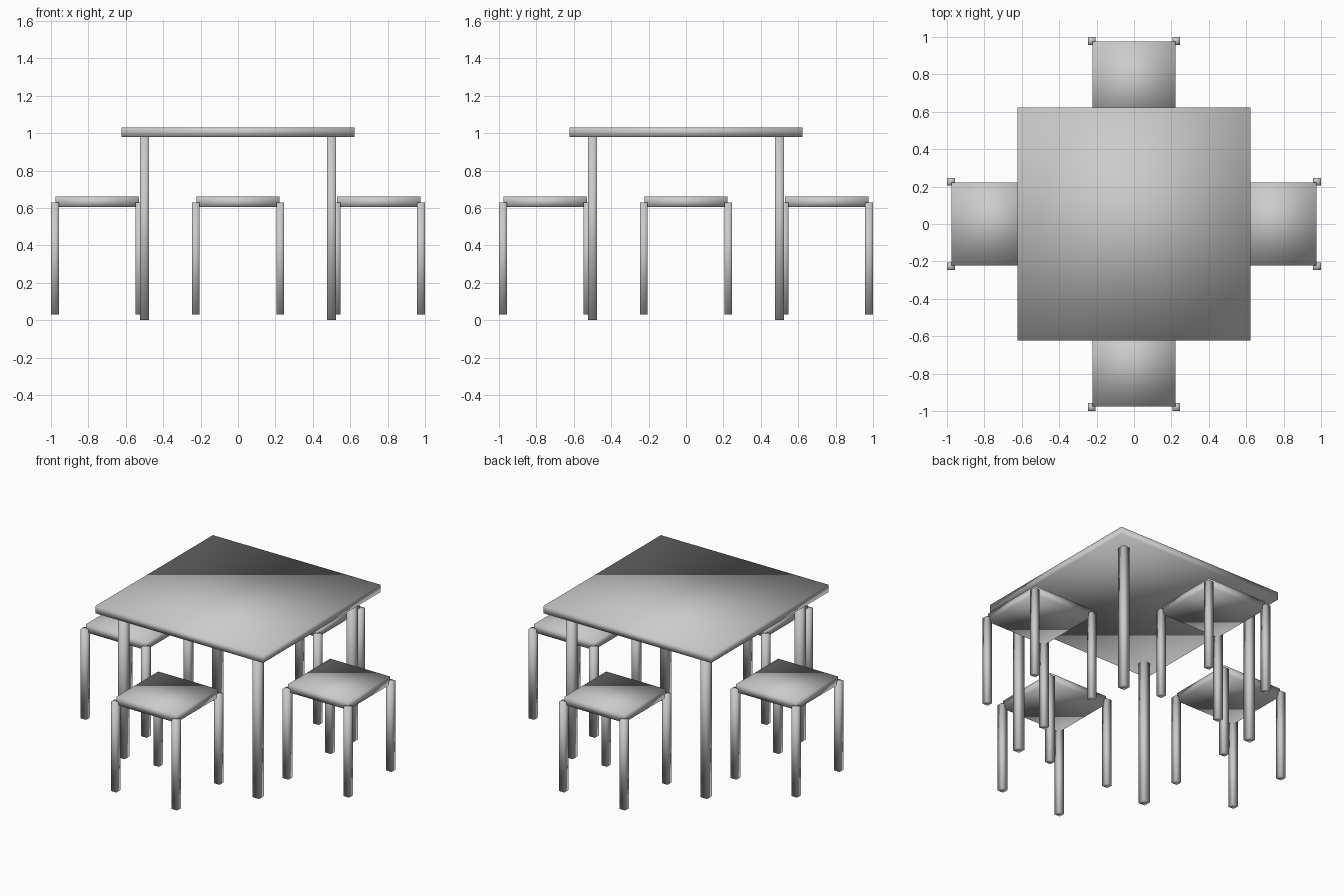
import bpy

cube = bpy.data.objects.get("Cube")
if cube:
    bpy.data.objects.remove(cube, do_unlink=True)

GREY = (0.6, 0.6, 0.6, 1.0)
grey = bpy.data.materials.new("plain_grey")
grey.use_nodes = True
grey.diffuse_color = GREY
grey.node_tree.nodes["Principled BSDF"].inputs["Base Color"].default_value = GREY


def block(name, x, y, half, bottom, top):
    """Square upright block, softly shaded across its corners."""
    bpy.ops.mesh.primitive_cube_add(size=1, location=(x, y, (bottom + top) / 2))
    obj = bpy.context.object
    obj.name = name
    obj.scale = (half * 2, half * 2, top - bottom)
    bpy.ops.object.transform_apply(location=False, rotation=False, scale=True)
    bpy.ops.object.shade_smooth()
    obj.data.materials.append(grey)
    return obj


def legs(name, x, y, spread, half, bottom, top):
    """Four legs at the corners of a square."""
    for side, sx in (("left", 1), ("right", -1)):
        for end, sy in (("front", -1), ("back", 1)):
            block(f"{name}_{end}_{side}_leg", x + sx * spread, y + sy * spread,
                  half, bottom, top)


# Table
block("table_top", 0, 0, 0.624, 0.98, 1.03)
legs("table", 0, 0, 0.5, 0.025, 0, 0.98)

# One stool on each side of the table
REACH = 0.753
for side, dx, dy in (("front", 0, -1), ("back", 0, 1), ("left", 1, 0), ("right", -1, 0)):
    x, y = dx * REACH, dy * REACH
    block(f"{side}_stool_seat", x, y, 0.223, 0.605, 0.66)
    legs(f"{side}_stool", x, y, 0.226, 0.021, 0.03, 0.63)
